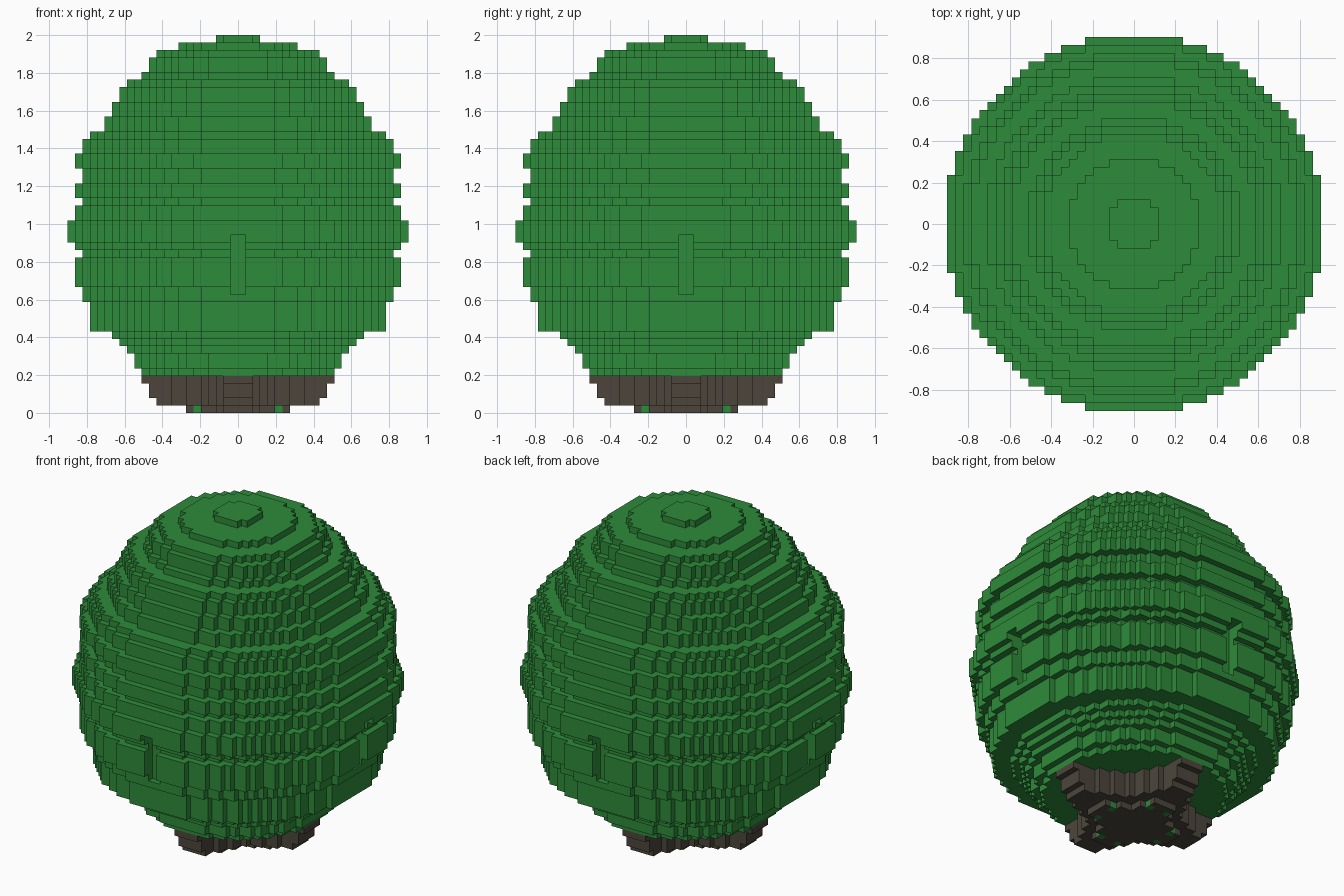
import bpy
import bmesh
from mathutils import Vector

cube = bpy.data.objects.get("Cube")
if cube:
    bpy.data.objects.remove(cube, do_unlink=True)

LAYERS = 51
S = 2 / LAYERS      # edge of one block


def material(name, rgb):
    mat = bpy.data.materials.new(name)
    mat.use_nodes = True
    color = (*rgb, 1)
    mat.diffuse_color = color
    mat.node_tree.nodes["Principled BSDF"].inputs["Base Color"].default_value = color
    return mat


leaf_green = material("leaf green", (0.027, 0.258, 0.042))
bark_brown = material("bark brown", (0.072, 0.060, 0.044))


def block_object(name, cells, mat, hidden=frozenset()):
    """Mesh of the outer skin of a set of grid blocks."""
    bm = bmesh.new()
    verts = {}

    def vert(p):
        if p not in verts:
            verts[p] = bm.verts.new(Vector(p) * S)
        return verts[p]

    for cell in sorted(cells):
        for axis in range(3):
            for side in (0, 1):
                near = list(cell)
                near[axis] += 2 * side - 1
                if tuple(near) in cells or tuple(near) in hidden:
                    continue
                u, v = (axis + 1) % 3, (axis + 2) % 3
                ring = []
                for a, b in ((0, 0), (1, 0), (1, 1), (0, 1)):
                    p = list(cell)
                    p[axis] += side
                    p[u] += a
                    p[v] += b
                    ring.append(vert(tuple(p)))
                bm.faces.new(ring if side else ring[::-1])
    mesh = bpy.data.meshes.new(name)
    bm.to_mesh(mesh)
    bm.free()
    mesh.materials.append(mat)
    obj = bpy.data.objects.new(name, mesh)
    bpy.context.collection.objects.link(obj)
    return obj


def layer(half):
    """Block columns of a square layer, with folded distances from the axes."""
    for x in range(-half, half):
        for y in range(-half, half):
            a, b = abs(x + 0.5), abs(y + 0.5)
            yield x, y, min(a, b), max(a, b)


# Crown: (radius in blocks, number of layers), from the bottom up
CROWN_START = 5
profile = [(13, 1), (14, 2), (15, 1), (16, 1), (17, 1), (20, 4), (21, 2),
           (22, 4), (21, 1), (22, 1), (23, 3), (22, 2), (21, 1), (22, 2),
           (21, 2), (22, 2), (21, 2), (20, 1), (18, 2), (17, 2), (16, 2),
           (15, 1), (13, 1), (12, 2), (11, 1), (8, 1), (3, 1)]
radii = [r for r, count in profile for _ in range(count)]

crown = set()
for k, r in enumerate(radii, CROWN_START):
    for x, y, low, high in layer(r):
        dist = (low * low + high * high) ** 0.5
        # Shallow upright grooves on the axes and the diagonals
        groove = 16 <= k <= 23 and ((low < 1 and high > 20) or
                                    (high - low < 1 and dist > 21.3))
        if dist < r + 0.2 and not groove:
            crown.add((x, y, k))

# Trunk: four tapering roots that flare outward with height
trunk = set()
specks = set()
for k, reach in enumerate((7, 11, 12, 12, 13)):
    spread = 5 if k == 0 else 7
    for x, y, low, high in layer(reach):
        if low < 2 or low + high / 2 < spread:
            # Small leaf blocks at the foot of each root
            if k == 0 and low == 1.5 and high == 5.5:
                specks.add((x, y, k))
            else:
                trunk.add((x, y, k))

block_object("crown", crown, leaf_green, trunk)
block_object("trunk", trunk, bark_brown, crown | specks)
block_object("fallen_leaves", specks, leaf_green, trunk)
